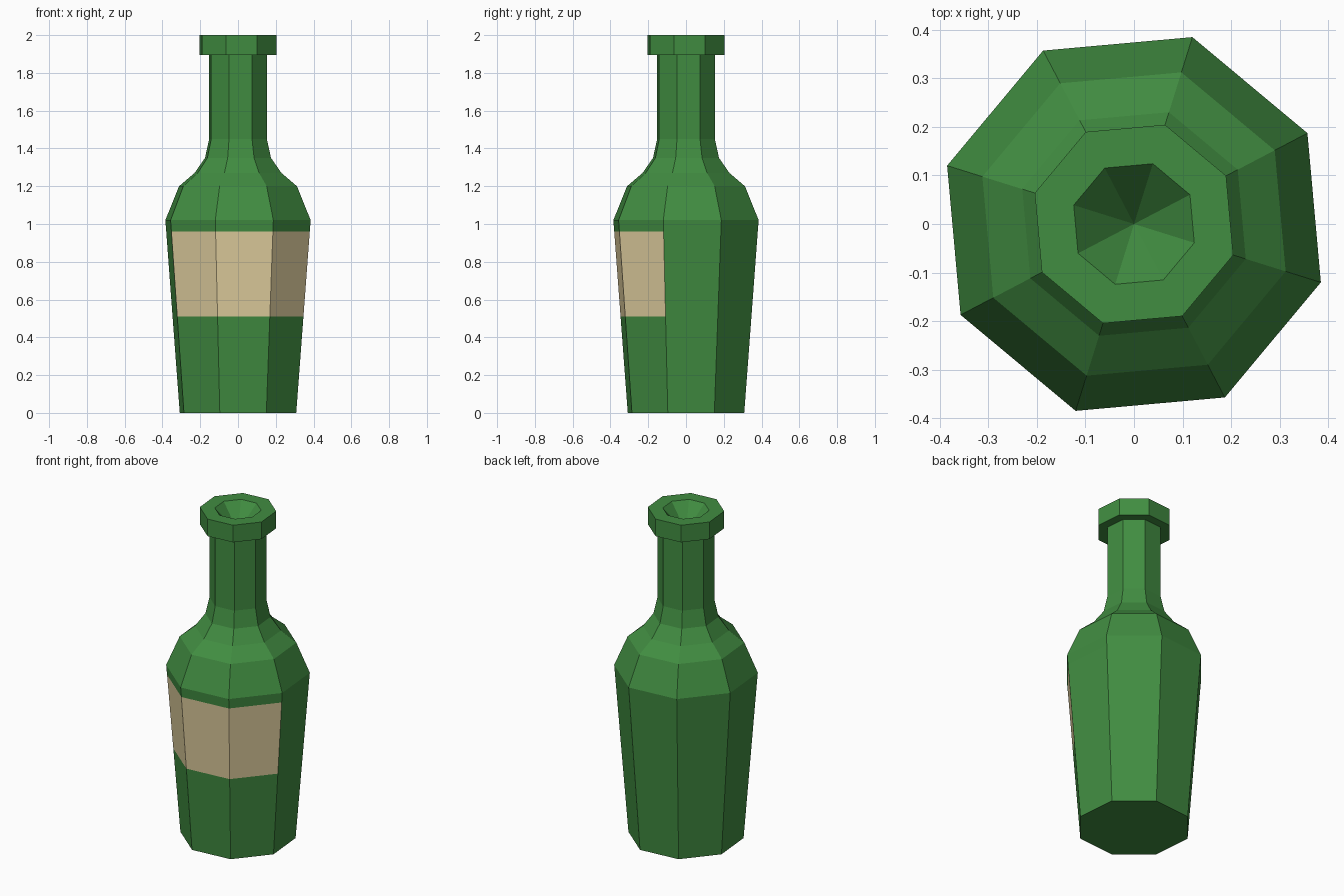
import bpy, bmesh, math

if "Cube" in bpy.data.objects:
    bpy.data.objects.remove(bpy.data.objects["Cube"])

SIDES = 8
START = math.radians(27.65)   # the octagon is turned a little about z


def material(name, rgb):
    m = bpy.data.materials.new(name)
    m.diffuse_color = (*rgb, 1.0)
    m.use_nodes = True
    m.node_tree.nodes["Principled BSDF"].inputs["Base Color"].default_value = m.diffuse_color
    return m


green = material("green_glass", (0.053, 0.266, 0.053))
paper = material("tan_label", (0.753, 0.624, 0.347))

# Radius and height of each ring, from base up to lip and into the mouth
profile = [
    (0.323, 0.00), (0.363, 0.51), (0.398, 0.96), (0.403, 1.02),
    (0.327, 1.20), (0.241, 1.27), (0.183, 1.35), (0.160, 1.45),
    (0.160, 1.895), (0.214, 1.895), (0.214, 2.00), (0.130, 2.00),
]
MOUTH_BOTTOM = 1.86

bm = bmesh.new()
rings = []
for r, z in profile:
    rings.append([bm.verts.new((r * math.cos(START + math.tau * i / SIDES),
                                r * math.sin(START + math.tau * i / SIDES), z))
                  for i in range(SIDES)])

# Flat base and side walls; the label covers three front sides of one band
bm.faces.new(list(reversed(rings[0])))
for k in range(len(rings) - 1):
    low, high = rings[k], rings[k + 1]
    for i in range(SIDES):
        j = (i + 1) % SIDES
        f = bm.faces.new((low[i], low[j], high[j], high[i]))
        if k == 1 and i in (4, 5, 6):
            f.material_index = 1

# Cone-shaped mouth hollow
tip = bm.verts.new((0, 0, MOUTH_BOTTOM))
for i in range(SIDES):
    bm.faces.new((rings[-1][i], rings[-1][(i + 1) % SIDES], tip))

mesh = bpy.data.meshes.new("bottle")
bm.to_mesh(mesh)
bm.free()
mesh.materials.append(green)
mesh.materials.append(paper)
bpy.context.collection.objects.link(bpy.data.objects.new("bottle", mesh))
